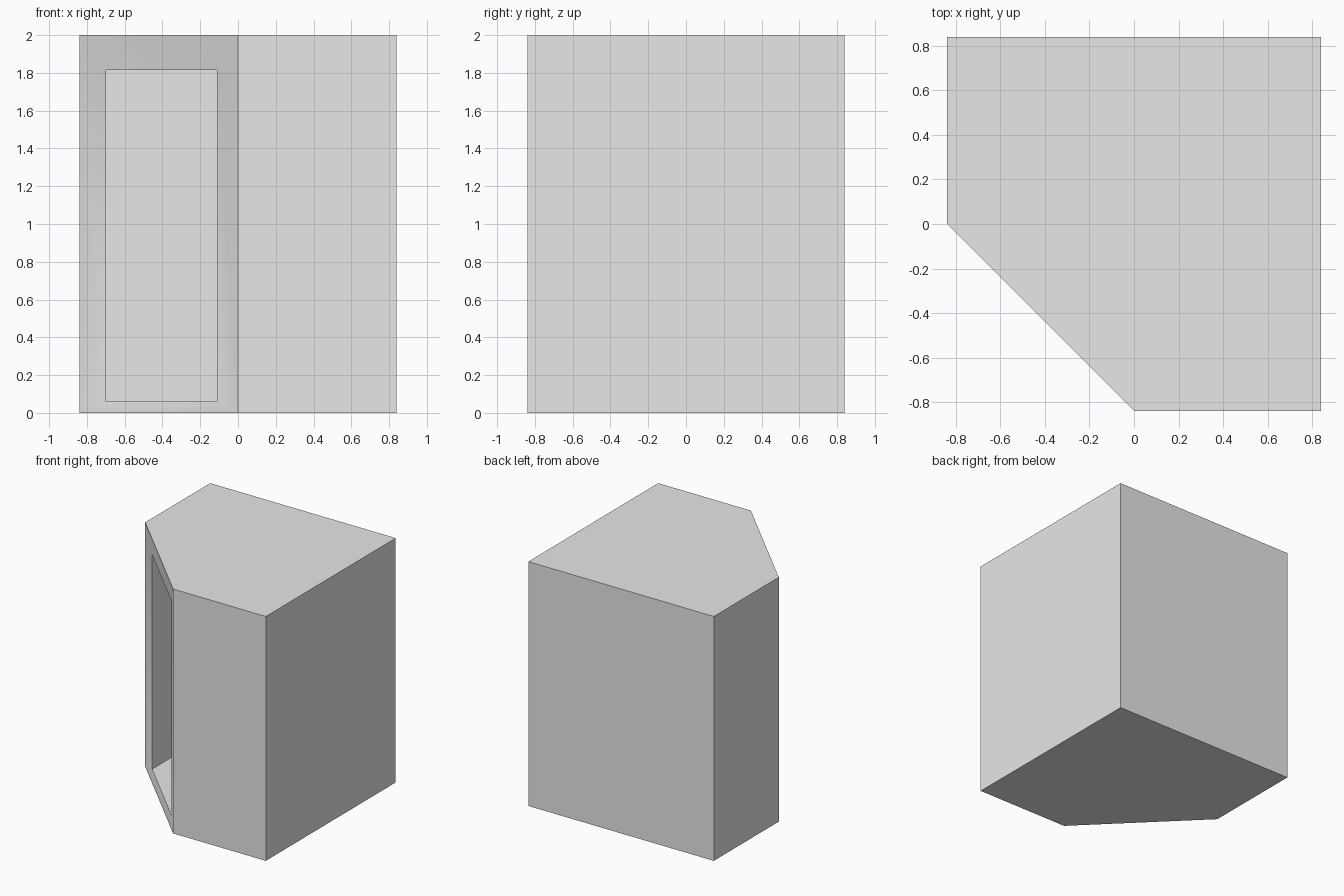
import bpy
import bmesh

# Remove the default cube
cube = bpy.data.objects.get("Cube")
if cube:
    bpy.data.objects.remove(cube, do_unlink=True)

HALF = 0.84          # half width of the cabinet
WALL = 0.14          # wall thickness
IN = HALF - WALL     # half width of the room inside
CUT = 0.11           # where the inner diagonal starts

# Plain grey material
grey = bpy.data.materials.new("plain grey")
grey.use_nodes = True
grey.diffuse_color = (0.8, 0.8, 0.8, 1)
grey.node_tree.nodes["Principled BSDF"].inputs["Base Color"].default_value = (0.8, 0.8, 0.8, 1)


def ring(bm, half, cut, z):
    """Square outline with its front right corner cut off diagonally."""
    plan = [(-half, -cut), (-cut, -half), (half, -half), (half, half), (-half, half)]
    return [bm.verts.new((x, y, z)) for x, y in plan]


def shell(bm, half, cut, bottom, top):
    """Prism whose diagonal side (the first one) is left open."""
    low, high = ring(bm, half, cut, bottom), ring(bm, half, cut, top)
    bm.faces.new(low)
    bm.faces.new(high)
    for i in range(1, 5):
        j = (i + 1) % 5
        bm.faces.new((low[i], low[j], high[j], high[i]))
    return [low[0], low[1], high[1], high[0]]


bm = bmesh.new()

# Outer walls and the room inside
outer = shell(bm, HALF, 0, 0, 2)
inner = shell(bm, IN, CUT, 0.06, 1.815)

# Doorway frame sloping in to the room
for i in range(4):
    j = (i + 1) % 4
    bm.faces.new((outer[i], outer[j], inner[j], inner[i]))

bmesh.ops.recalc_face_normals(bm, faces=bm.faces)
mesh = bpy.data.meshes.new("corner_cabinet")
bm.to_mesh(mesh)
bm.free()
mesh.materials.append(grey)
cabinet = bpy.data.objects.new("corner_cabinet", mesh)
bpy.context.collection.objects.link(cabinet)

# Soft frame, sharp corners
bpy.ops.object.select_all(action='DESELECT')
cabinet.select_set(True)
bpy.context.view_layer.objects.active = cabinet
bpy.ops.object.shade_smooth_by_angle()
